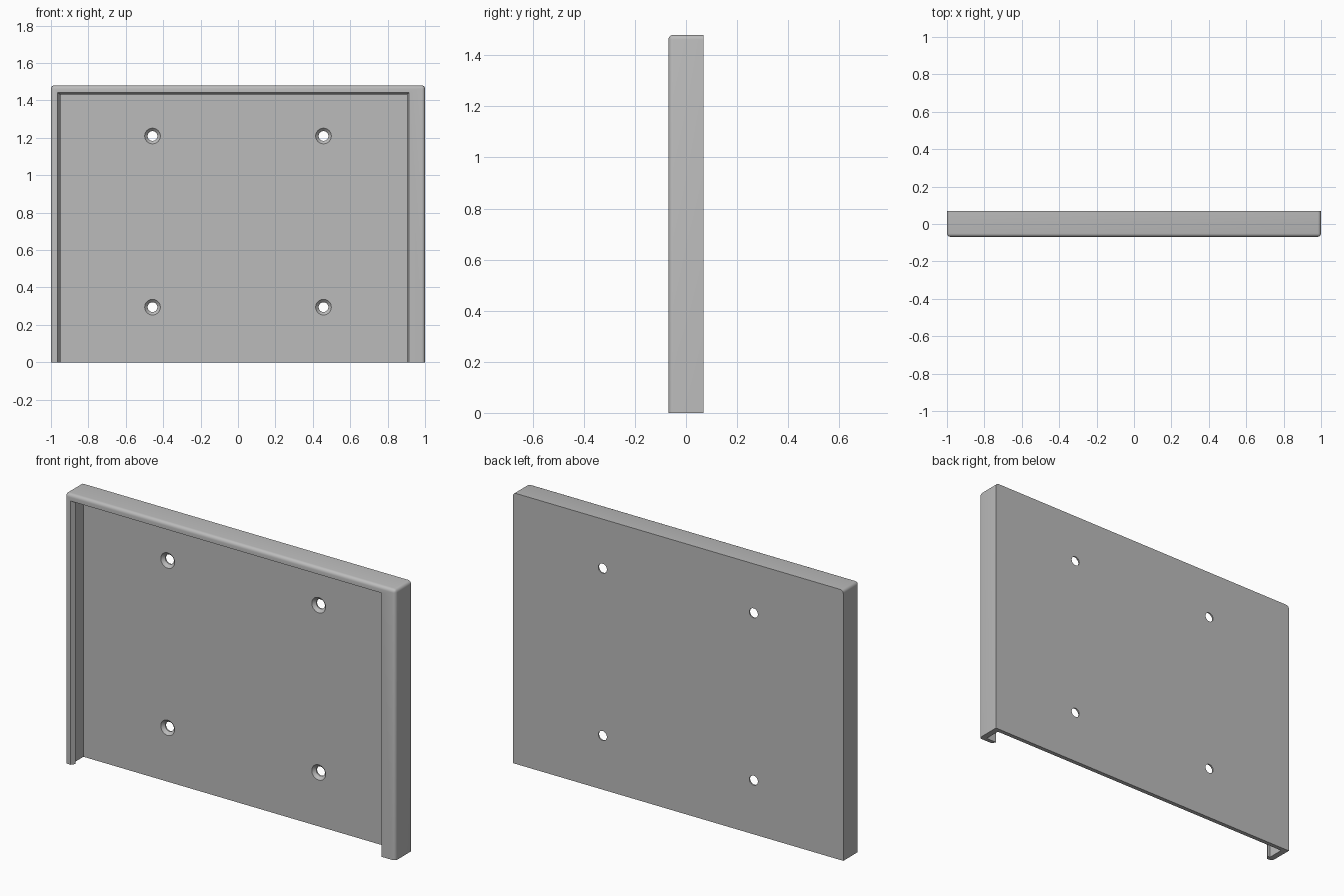
import bpy, bmesh, math
from mathutils import Matrix, Vector

if "Cube" in bpy.data.objects:
    bpy.data.objects.remove(bpy.data.objects["Cube"])

H, D = 1.48, 0.0685          # height and half depth
grey = bpy.data.materials.new("plain grey")
grey.diffuse_color = (0.5, 0.5, 0.5, 1)
grey.use_nodes = True
grey.node_tree.nodes["Principled BSDF"].inputs["Base Color"].default_value = grey.diffuse_color


def make(name, bm):
    bmesh.ops.recalc_face_normals(bm, faces=bm.faces[:])
    me = bpy.data.meshes.new(name)
    bm.to_mesh(me)
    bm.free()
    me.materials.append(grey)
    ob = bpy.data.objects.new(name, me)
    bpy.context.collection.objects.link(ob)
    return ob


def frustum(rect0, y0, rect1, y1):
    """Block along y between two (xmin, xmax, zmin, zmax) rectangles."""
    bm = bmesh.new()
    rings = []
    for (xa, xb, za, zb), y in ((rect0, y0), (rect1, y1)):
        rings.append([bm.verts.new(p) for p in
                      ((xa, y, za), (xb, y, za), (xb, y, zb), (xa, y, zb))])
    a, b = rings
    bm.faces.new(a)
    bm.faces.new(b[::-1])
    for i in range(4):
        j = (i + 1) % 4
        bm.faces.new((a[i], b[i], b[j], a[j]))
    return bm


def cut(target, cutter):
    m = target.modifiers.new("cut", 'BOOLEAN')
    m.operation, m.solver, m.object = 'DIFFERENCE', 'EXACT', cutter
    bpy.context.view_layer.objects.active = target
    bpy.ops.object.modifier_apply(modifier=m.name)
    bpy.data.objects.remove(cutter)


# Outer block: rounded front rim and top corners, sharp back and bottom
full = (-1, 1, 0, H)
bm = frustum(full, -D, full, D)
bm.edges.ensure_lookup_table()


def rounded(e):
    p, q = (v.co for v in e.verts)
    front = p.y < 0 and q.y < 0 and max(p.z, q.z) > 0
    corner = p.z > 0 and q.z > 0 and abs(p.x - q.x) < 1e-6
    return front or corner


bmesh.ops.bevel(bm, geom=[e for e in bm.edges if rounded(e)], offset=0.018,
                segments=5, profile=0.5, affect='EDGES', clamp_overlap=True)
holder = make("wall_holder", bm)

# Slot behind the lips, open at the bottom
slot = (-0.967, 0.967, -0.2, 1.447)
cut(holder, make("slot_cutter", frustum(slot, -0.046, slot, 0.045)))

# Front opening with sloped lip edges, wider lip on the right
cut(holder, make("opening_cutter", frustum(
    (-0.971, 0.921, -0.2, 1.448), -D - 0.01,
    (-0.946, 0.899, -0.2, 1.428), -0.04)))

# Countersunk screw holes
for x in (-0.457, 0.457):
    for z in (0.295, 1.21):
        bm = bmesh.new()
        prof = ((0.048, 0.039), (0.026, 0.061), (0.026, 0.1))
        rings = [[bm.verts.new((x + r * math.cos(t), y, z + r * math.sin(t)))
                  for t in (2 * math.pi * k / 32 for k in range(32))]
                 for r, y in prof]
        bm.faces.new(rings[0])
        bm.faces.new(rings[-1][::-1])
        for a, b in zip(rings, rings[1:]):
            for k in range(32):
                j = (k + 1) % 32
                bm.faces.new((a[k], a[j], b[j], b[k]))
        cut(holder, make("screw_hole_cutter", bm))

# Smooth the rounded rim and holes, keep hard edges
bpy.ops.object.select_all(action='DESELECT')
holder.select_set(True)
bpy.context.view_layer.objects.active = holder
bpy.ops.object.shade_smooth_by_angle(angle=math.radians(30))
